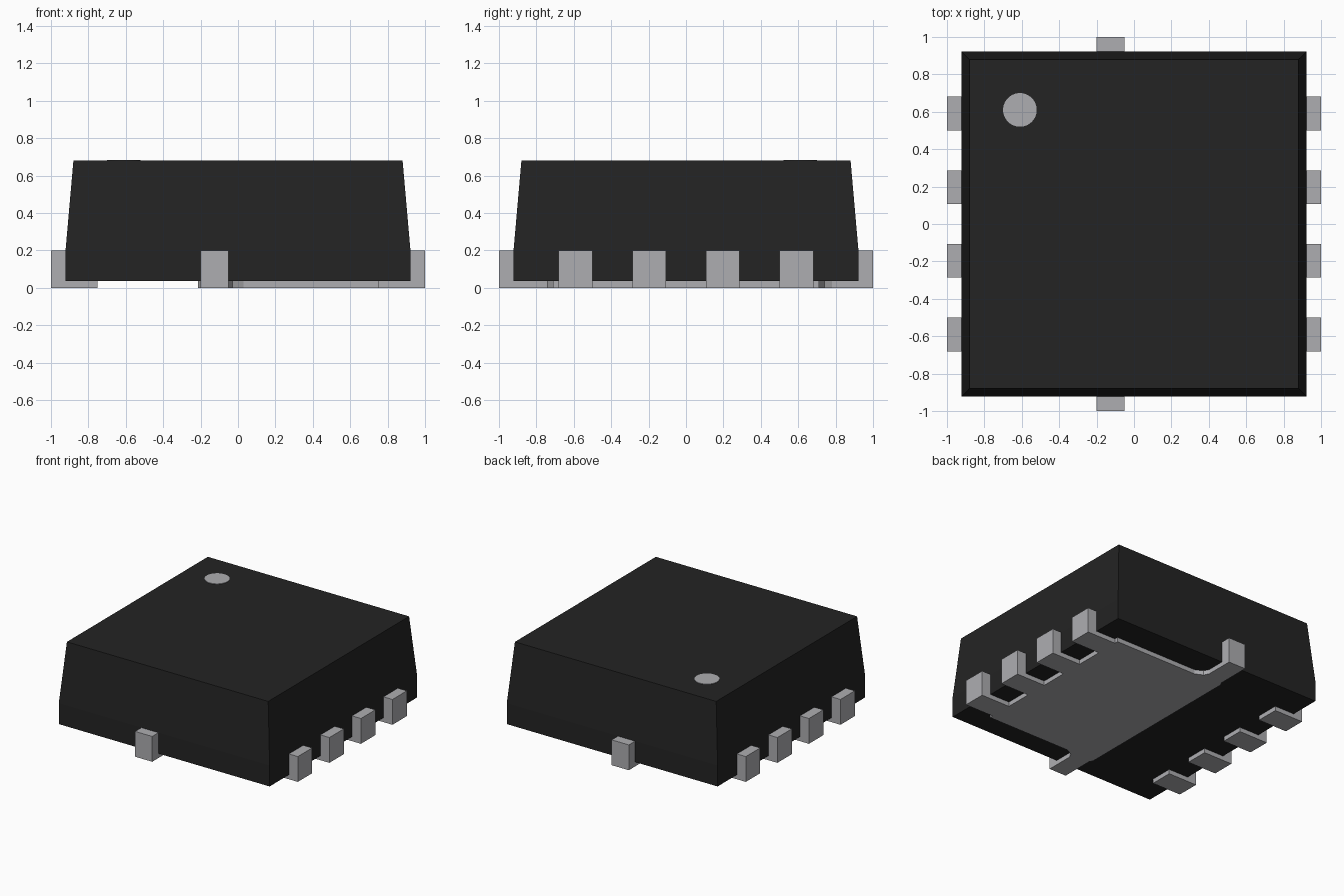
import bpy
import bmesh

cube = bpy.data.objects.get("Cube")
if cube:
    bpy.data.objects.remove(cube, do_unlink=True)


def material(name, color, metallic=0.0):
    m = bpy.data.materials.new(name)
    m.diffuse_color = color
    m.use_nodes = True
    bsdf = m.node_tree.nodes["Principled BSDF"]
    bsdf.inputs["Base Color"].default_value = color
    bsdf.inputs["Roughness"].default_value = 0.6
    return m


BLACK = material("black_plastic", (0.017, 0.017, 0.017, 1))
METAL = material("tinned_metal", (0.42, 0.42, 0.44, 1))


def add_object(name, bm, mat):
    bmesh.ops.recalc_face_normals(bm, faces=bm.faces)
    mesh = bpy.data.meshes.new(name)
    bm.to_mesh(mesh)
    bm.free()
    mesh.materials.append(mat)
    obj = bpy.data.objects.new(name, mesh)
    bpy.context.collection.objects.link(obj)
    return obj


def prism(name, outline, axis, start, end, mat):
    """Extrude a 2D outline along the x, y or z axis."""
    def place(a, b, t):
        return {"x": (t, a, b), "y": (a, t, b), "z": (a, b, t)}[axis]
    bm = bmesh.new()
    face = bm.faces.new([bm.verts.new(place(a, b, start)) for a, b in outline])
    new = bmesh.ops.extrude_face_region(bm, geom=[face])["geom"]
    shift = place(0, 0, end - start)
    bmesh.ops.translate(bm, vec=shift, verts=[v for v in new if isinstance(v, bmesh.types.BMVert)])
    return add_object(name, bm, mat)


# Package body: square rings, upright at the base and tapered above
BASE, FOOT, TOP, PIN_TOP = 0.035, 0.035, 0.68, 0.2
EDGE = 0.922
bm = bmesh.new()
rings = [[bm.verts.new((sx * h, sy * h, z)) for sx, sy in ((-1, -1), (1, -1), (1, 1), (-1, 1))]
         for h, z in ((EDGE, BASE), (EDGE, PIN_TOP), (0.88, TOP))]
bm.faces.new(rings[0])
bm.faces.new(rings[-1])
for low, high in zip(rings, rings[1:]):
    for i in range(4):
        j = (i + 1) % 4
        bm.faces.new((low[i], low[j], high[j], high[i]))
add_object("package_body", bm, BLACK)

# Round pin-one marker on the top
bm = bmesh.new()
bmesh.ops.create_cone(bm, cap_ends=True, segments=48, radius1=0.09, radius2=0.09, depth=0.006)
bmesh.ops.translate(bm, vec=(-0.61, 0.61, TOP + 0.001), verts=bm.verts)
add_object("pin_one_marker", bm, METAL)

# L-shaped leads along both sides
PITCH, HALF = 0.394, 0.09
INNER = 0.75
for side, label in ((1, "left"), (-1, "right")):
    profile = [(side * u, z) for u, z in (
        (1, 0), (1, PIN_TOP), (EDGE, PIN_TOP), (EDGE, FOOT), (INNER, FOOT), (INNER, 0))]
    for n in range(4):
        y = (n - 1.5) * PITCH
        prism(f"{label}_lead_{n + 1}", profile, "y", y - HALF, y + HALF, METAL)

# Exposed pad underneath, with flared necks reaching the end tabs
half_pad = [(INNER, 0.71), (0.03, 0.71), (-0.03, 0.74), (-0.05, 0.78),
            (-0.05, EDGE), (-0.2, EDGE), (-0.2, 0.74), (-0.215, 0.71)]
outline = half_pad + [(x, -y) for x, y in reversed(half_pad)]
prism("thermal_pad", outline, "z", 0, FOOT, METAL)

# Upright end tabs at front and back
for side, label in ((-1, "front"), (1, "back")):
    wall = [(side * EDGE, 0), (side, 0), (side, PIN_TOP), (side * EDGE, PIN_TOP)]
    prism(f"{label}_tab", wall, "x", -0.2, -0.05, METAL)
